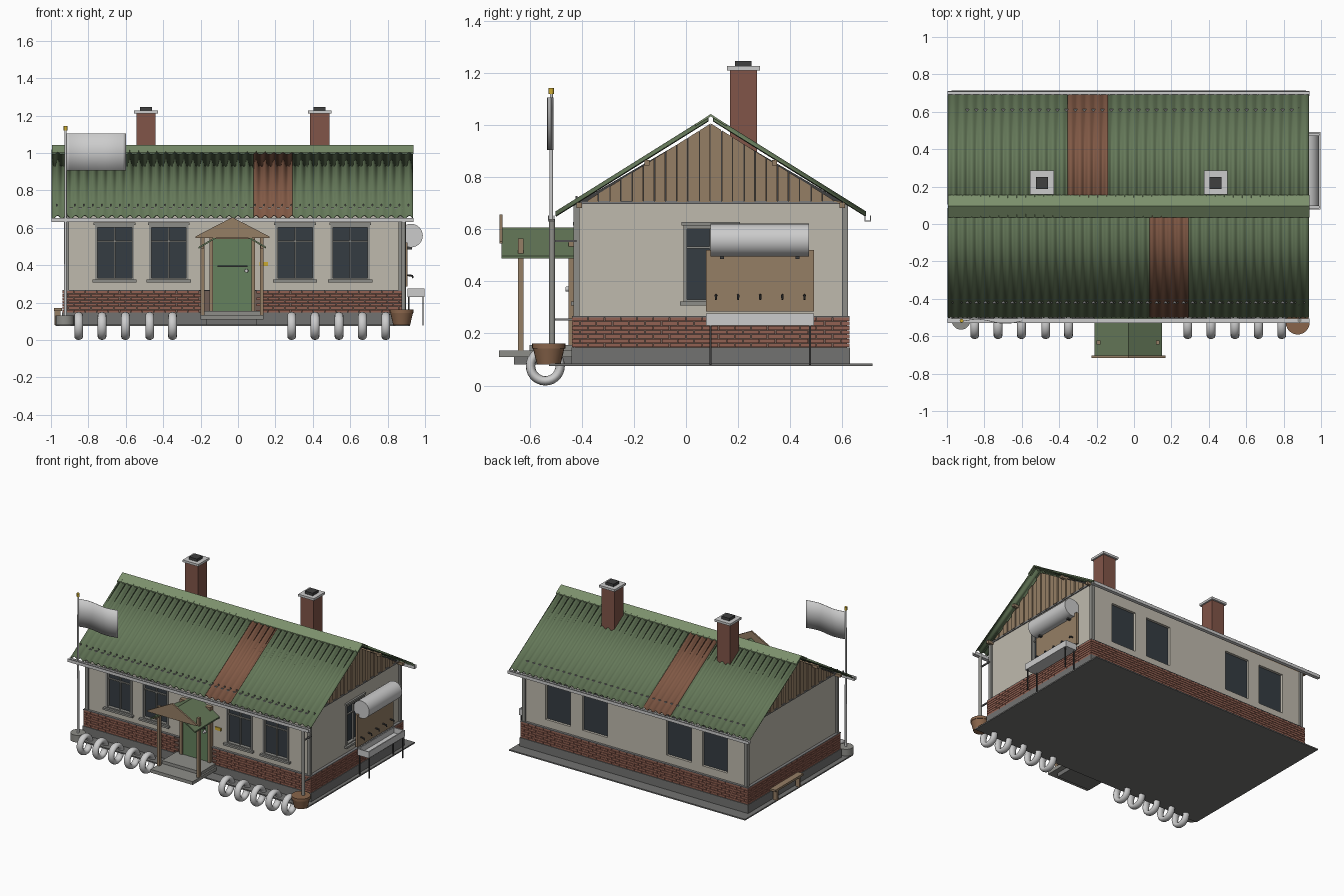
import bpy, bmesh, math, random
from mathutils import Vector

if "Cube" in bpy.data.objects:
    bpy.data.objects.remove(bpy.data.objects["Cube"])

random.seed(4)
COL = dict(green=(.13, .19, .10), rust=(.22, .10, .06), cap=(.2, .28, .15), wall=(.52, .49, .42),
           brick=(.29, .12, .085), mortar=(.16, .11, .09), wood=(.30, .21, .13), glass=(.035, .045, .055),
           dark=(.05, .05, .05), door=(.13, .22, .11), clay=(.25, .13, .07), chim=(.22, .09, .065),
           concrete=(.17, .17, .165), yellow=(.6, .4, .03), trim=(.2, .2, .2), frame=(.27, .27, .25))
MATS = {}
for k, c in COL.items():
    MATS[k] = bpy.data.materials.new(k)
    MATS[k].diffuse_color = (*c, 1)


def finish(name, bm, mat=None, smooth=False):
    bmesh.ops.recalc_face_normals(bm, faces=bm.faces)
    me = bpy.data.meshes.new(name)
    bm.to_mesh(me)
    bm.free()
    if mat:
        me.materials.append(MATS[mat])
    if smooth:
        me.shade_smooth()
        me.set_sharp_from_angle(angle=math.radians(35))
    o = bpy.data.objects.new(name, me)
    bpy.context.collection.objects.link(o)
    return o


def boxes(name, lst, mat=None):
    """Each entry: x0, x1, y0, y1, z0, z1."""
    bm = bmesh.new()
    for b in lst:
        vs = bmesh.ops.create_cube(bm, size=1)['verts']
        for v in vs:
            v.co = [(b[2*i] + b[2*i+1]) / 2 + v.co[i] * (b[2*i+1] - b[2*i]) for i in range(3)]
    return finish(name, bm, mat)


def prisms(name, lst, axis, mat=None):
    """Extrude profiles along x or y; each entry: points, a, b."""
    bm = bmesh.new()
    for pts, a, b in lst:
        f = lambda t, p: (t, p[0], p[1]) if axis == 'x' else (p[0], t, p[1])
        A = [bm.verts.new(f(a, p)) for p in pts]
        B = [bm.verts.new(f(b, p)) for p in pts]
        bm.faces.new(A)
        bm.faces.new(B)
        for i in range(len(pts)):
            j = (i + 1) % len(pts)
            bm.faces.new((A[i], A[j], B[j], B[i]))
    return finish(name, bm, mat)


def rods(name, lst, mat=None, seg=16):
    """Cylinders or cones: start, end, start radius, end radius."""
    bm = bmesh.new()
    for p, q, r0, r1 in lst:
        p, q = Vector(p), Vector(q)
        vs = bmesh.ops.create_cone(bm, cap_ends=True, segments=seg, radius1=r0, radius2=r1, depth=(q - p).length)['verts']
        rot = (q - p).to_track_quat('Z', 'Y')
        for v in vs:
            v.co = rot @ v.co + (p + q) / 2
    return finish(name, bm, mat, True)


X0, X1, Y0, Y1 = -.915, .87, -.42, .61      # wall faces
YC = .095                                    # ridge line
WX = (-.66, -.37, .305, .6)


def on_wall(side, u0, u1, d0, d1, z0, z1):
    if side == 'front':
        return (u0, u1, Y0 - d1, Y0 - d0, z0, z1)
    if side == 'back':
        return (u0, u1, Y1 + d0, Y1 + d1, z0, z1)
    return (X1 + d0, X1 + d1, u0, u1, z0, z1)


# ground plate, plinth, brick base
boxes('ground_plate', [(-.975, .92, -.525, .715, .075, .084)], 'concrete')
boxes('plinth', [(-.94, .895, -.44, .63, .08, .146)], 'concrete')
boxes('brick_core', [(-.926, .881, -.428, .618, .146, .265)], 'mortar')
bricks, rows, L = [], 7, .062
for r in range(rows):
    z0 = .147 + r * .117 / rows
    z1 = z0 + .0145
    for lo, hi, side in ((-.937, .892, 'x'), (-.437, .627, 'y')):
        n = round((hi - lo) / L)
        step = (hi - lo) / n
        for i in range(n + 1):
            a = max(lo, lo + (i - .5 * (r % 2)) * step)
            b = min(hi, lo + (i + 1 - .5 * (r % 2)) * step) - .003
            if b - a < .01:
                continue
            if side == 'x':
                if b < -.15 or a > .09:
                    bricks.append((a, b, -.437, -.42, z0, z1))
                bricks.append((a, b, .61, .627, z0, z1))
            else:
                bricks += [(-.937, -.92, a, b, z0, z1), (.875, .892, a, b, z0, z1)]
boxes('brick_courses', bricks, 'brick')

# plastered walls with window recesses
wins = [(s, x) for s in ('front', 'back') for x in WX] + [('right', YC)]
walls = boxes('walls', [(X0, X1, Y0, Y1, .255, .705)], 'wall')
cut = boxes('window_cutter', [on_wall(s, u - .1, u + .1, -.03, .05, .322, .612) for s, u in wins])
m = walls.modifiers.new('holes', 'BOOLEAN')
m.object, m.solver = cut, 'EXACT'
bpy.context.view_layer.objects.active = walls
bpy.ops.object.modifier_apply(modifier='holes')
bpy.data.objects.remove(cut)

boxes('window_glass', [on_wall(s, u - .1, u + .1, -.03, -.018, .322, .612) for s, u in wins], 'glass')
fr, sills, bars = [], [], []
for s, u in wins:
    if s == 'back':
        continue
    for a, b, z0, z1 in ((-.105, -.092, .322, .612), (.092, .105, .322, .612), (-.105, .105, .6, .615), (-.105, .105, .318, .33)):
        fr.append(on_wall(s, u + a, u + b, -.02, .006, z0, z1))
    bars += [on_wall(s, u - .004, u + .004, -.02, -.006, .325, .61), on_wall(s, u - .098, u + .098, -.02, -.008, .525, .533)]
    sills += [on_wall(s, u - .118, u + .118, 0, .022, .308, .322), on_wall(s, u - .112, u + .112, 0, .014, .614, .628)]
boxes('window_frames', fr, 'frame')
boxes('window_bars', bars, 'frame')
boxes('window_sills', sills, 'frame')
boxes('corner_posts', [(x - .012, x + .012, y - .012, y + .012, .26, .705) for x in (X0, X1) for y in (Y0, Y1)], 'frame')
e = .006
boxes('wall_top_band', [(X0 - e, X1 + e, Y0 - e, Y1 + e, .696, .708)], 'trim')
boxes('base_band', [(X0 - .022, X1 + .022, Y0 - .018, Y0 + .01, .262, .267), (X0 - .022, X1 + .022, Y1 - .01, Y1 + .018, .262, .267),
                    (X0 - .022, X0 + .01, Y0, Y1, .262, .267), (X1 - .01, X1 + .022, Y0, Y1, .262, .267)], 'trim')

# planked gables
SL = .625
roof_z = lambda y: 1.028 - SL * abs(y - YC)
planks, n = [], 24
for k in range(n):
    a = Y0 + (Y1 - Y0) * k / n
    b = a + (Y1 - Y0) / n - .003
    pts = [(a, .705), (b, .705), (b, roof_z(b) - .022), (a, roof_z(a) - .022)]
    d = .008 * (k % 2) + random.uniform(0, .003)
    planks += [(pts, X1 - .02, X1 + d), (pts, X0 - d, X0 + .02)]
prisms('gable_planks', planks, 'x', 'wood')
prisms('gable_backing', [([(Y0, .7), (Y1, .7), (YC, 1.0)], a, a + .02) for a in (X0 + .004, X1 - .024)], 'x', 'dark')


# corrugated roof
def sheet(name, x0, x1, side, mat):
    bm = bmesh.new()
    n = max(2, round((x1 - x0) / .0482 * 8))
    prev = None
    for i in range(n + 1):
        x = x0 + (x1 - x0) * i / n
        w = .008 * math.cos(2 * math.pi * x / .0482)
        cur = [bm.verts.new((x, YC + side * d, 1.03 - SL * d + w)) for d in (.01, .595)]
        if prev:
            bm.faces.new((prev[0], cur[0], cur[1], prev[1]))
        prev = cur
    o = finish(name, bm, mat, True)
    s = o.modifiers.new('thickness', 'SOLIDIFY')
    s.thickness, s.offset = .005, 0


for side, label, ra, rb in ((-1, 'front', .085, .292), (1, 'back', -.355, -.14)):
    sheet(f'roof_{label}_left', -.995, ra, side, 'green')
    sheet(f'roof_{label}_rust_panel', ra, rb, side, 'rust')
    sheet(f'roof_{label}_right', rb, .935, side, 'green')
prisms('ridge_cap', [([(YC - .06, 1.003), (YC, 1.042), (YC + .06, 1.003), (YC + .06, .995), (YC, 1.033), (YC - .06, .995)], -.995, .937)], 'x', 'cap')
rods('roof_bolts', [((x, -.42, .705), (x, -.42, .728), .005, .004) for x in [-.97 + .0482 * i for i in range(40)]], 'frame', 6)
boxes('rafter_purlins', [(-.96, .91, y - .01, y + .01, roof_z(y) - .03, roof_z(y) - .01) for y in (-.41, -.15, .34, .6)], 'wood')
U = [(0, .652), (0, .63), (.026, .63), (.026, .652), (.022, .652), (.022, .634), (.004, .634), (.004, .652)]
prisms('gutters', [([(y + p[0], p[1]) for p in U], -.998, .938) for y in (-.53, .685)], 'x')

# chimneys
for i, x in enumerate((-.492, .437)):
    boxes(f'chimney_{i}', [(x - .052, x + .052, .168, .272, .88, 1.212)], 'chim')
    boxes(f'chimney_cap_{i}', [(x - .063, x + .063, .157, .285, 1.21, 1.226)])
    boxes(f'chimney_flue_{i}', [(x - .032, x + .032, .188, .252, 1.22, 1.245)], 'dark')

# door
boxes('door_frame', [(-.152, -.133, -.452, -.41, .155, .555), (.073, .092, -.452, -.41, .155, .555),
                     (-.152, .092, -.452, -.41, .54, .557)], 'wood')
boxes('door_leaf', [(-.134, .074, -.442, -.415, .155, .542)], 'door')
boxes('door_panels', [(-.11, .05, -.447, -.44, .41, .52), (-.11, .05, -.447, -.44, .185, .38)], 'door')
boxes('door_bar', [(-.11, .05, -.452, -.44, .391, .399)], 'dark')
rods('door_knob', [((.045, -.44, .37), (.045, -.462, .37), .011, .009)], None, 12)
boxes('wall_plate', [(.115, .16, -.427, -.418, .395, .416)], 'yellow')

# porch
boxes('porch_steps', [(-.2, .137, -.717, -.43, .11, .134), (-.19, .125, -.6, -.43, .134, .156)], 'frame')
boxes('porch_slab_support', [(-.17, .1, -.66, -.43, .08, .112)], 'concrete')
boxes('porch_posts', [(x - .01, x + .01, -.645, -.623, .134, .565) for x in (-.19, .127)], 'wood')
boxes('porch_beams', [(x - .008, x + .008, -.69, -.42, .49, .505) for x in (-.19, .127)], 'wood')
c = -.03
prisms('porch_roof', [([(c, .606), (c + s * .18, .498), (c + s * .18, .488), (c, .596)], -.708, -.425) for s in (-1, 1)], 'y', 'green')
prisms('porch_gable', [([(c - .198, .545), (c + .198, .545), (c + .198, .553), (c, .656), (c - .198, .553)], -.716, -.704)], 'y', 'wood')

# tyre row
for i, x in enumerate((-.852, -.727, -.602, -.472, -.35, .287, .412, .54, .665, .79)):
    bpy.ops.mesh.primitive_torus_add(location=(x, -.54, .075), rotation=(0, math.pi / 2, 0), major_segments=28,
                                     minor_segments=12, major_radius=.057, minor_radius=.018)
    o = bpy.context.object
    o.name = f'tyre_{i}'
    o.scale.z = 1.3
    bpy.ops.object.shade_smooth()

# flagpole and flag
rods('flagpole_base', [((-.925, -.515, .08), (-.925, -.515, .132), .05, .05)], 'frame', 20)
rods('flagpole', [((-.922, -.517, .13), (-.922, -.517, 1.125), .008, .006)])
rods('flagpole_knob', [((-.922, -.517, 1.12), (-.922, -.517, 1.143), .01, .01)], 'yellow', 12)
bm = bmesh.new()
bmesh.ops.create_grid(bm, x_segments=20, y_segments=2, size=.5)
for v in bm.verts:
    u, w = v.co.x + .5, v.co.y + .5
    v.co = (-.917 + .317 * u, -.522 + .011 * math.sin(u * 6.5), .905 + .2 * w)
flag = finish('flag', bm, None, True)
flag.modifiers.new('thickness', 'SOLIDIFY').thickness = .003

# rain pot and downpipe
rods('rain_pot', [((.875, -.527, .08), (.875, -.527, .145), .045, .061), ((.875, -.527, .143), (.875, -.527, .162), .064, .064)], 'clay', 24)
rods('downpipe', [((.885, -.514, .155), (.885, -.514, .64), .012, .012)], 'frame')
boxes('pipe_brackets', [(.88, .89, -.514, -.42, z, z + .008) for z in (.25, .55)], 'trim')

# washstand on right wall
rods('water_tank', [((.925, .095, .558), (.925, .472, .558), .063, .063)], None, 32)
boxes('washstand_board', [(.89, .906, .077, .492, .285, .52)], 'wood')
boxes('tank_brackets', [(.865, .93, y, y + .015, .485, .505) for y in (.13, .42)], 'dark')
taps = []
for y in (.115, .2, .285, .37, .455):
    taps += [((.9, y, .347), (.932, y, .343), .005, .005), ((.93, y, .347), (.936, y, .33), .005, .004)]
rods('taps', taps, 'dark', 8)
boxes('trough', [(.905, .997, .077, .492, .23, .238), (.905, .913, .077, .492, .23, .276), (.989, .997, .077, .492, .23, .276),
                 (.905, .997, .077, .085, .23, .276), (.905, .997, .484, .492, .23, .276)])
boxes('trough_legs', [(x, x + .007, y, y + .007, .078, .232) for x in (.91, .986) for y in (.09, .472)], 'dark')

# bench on left side
boxes('bench', [(-.985, -.942, .06, .38, .155, .17), (-.98, -.948, .085, .1, .08, .156), (-.98, -.948, .34, .355, .08, .156)], 'wood')

for m in bpy.data.materials:
    if m.users and not m.is_grease_pencil:
        m.use_nodes = True
        m.node_tree.nodes["Principled BSDF"].inputs["Base Color"].default_value = m.diffuse_color
